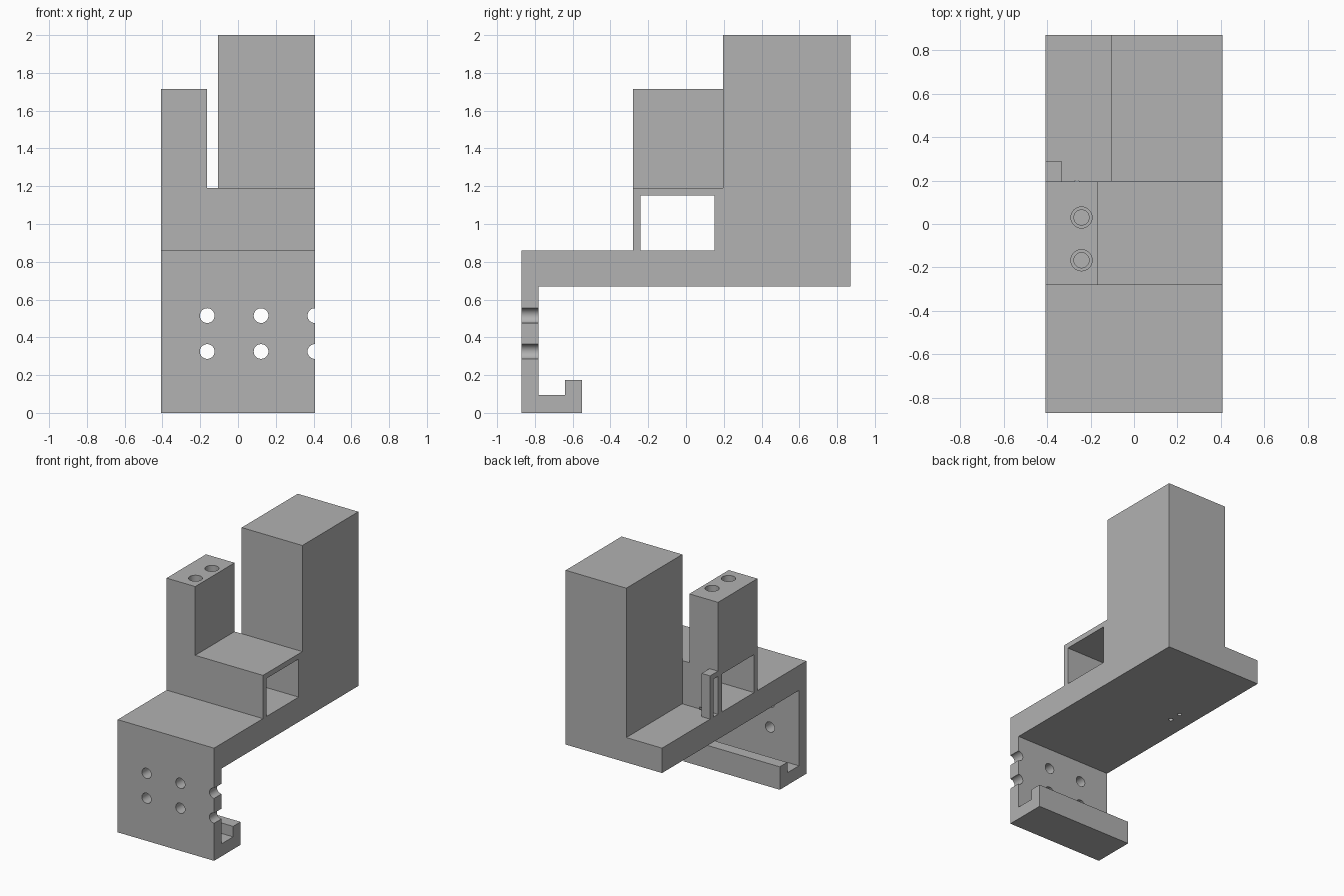
import bpy
import bmesh
import math
from mathutils import Matrix

cube = bpy.data.objects.get("Cube")
if cube:
    bpy.data.objects.remove(cube, do_unlink=True)

grey = bpy.data.materials.new("plain grey")
grey.use_nodes = True
COLOUR = (0.445, 0.445, 0.445, 1)
grey.diffuse_color = COLOUR
grey.node_tree.nodes["Principled BSDF"].inputs["Base Color"].default_value = COLOUR

W = 0.407          # half width
FLOOR = 0.86       # top of the shelf
DECK = 1.19        # top of the bridge
STEP = 0.195       # front of the tower


def finish(name, bm):
    bmesh.ops.recalc_face_normals(bm, faces=bm.faces)
    mesh = bpy.data.meshes.new(name)
    bm.to_mesh(mesh)
    bm.free()
    mesh.materials.append(grey)
    obj = bpy.data.objects.new(name, mesh)
    bpy.context.collection.objects.link(obj)
    return obj


def extrude_profile(name, points, x0, x1):
    """Extrude a (y, z) outline along x."""
    bm = bmesh.new()
    face = bm.faces.new([bm.verts.new((x0, y, z)) for y, z in points])
    ext = bmesh.ops.extrude_face_region(bm, geom=[face])
    verts = [v for v in ext["geom"] if isinstance(v, bmesh.types.BMVert)]
    bmesh.ops.translate(bm, verts=verts, vec=(x1 - x0, 0, 0))
    return finish(name, bm)


def box(name, x, y, z):
    outline = [(y[0], z[0]), (y[1], z[0]), (y[1], z[1]), (y[0], z[1])]
    return extrude_profile(name, outline, *x)


def cylinder(name, centre, radius, depth, axis="Z"):
    bm = bmesh.new()
    turn = Matrix.Rotation(math.pi / 2, 4, "X") if axis == "Y" else Matrix()
    bmesh.ops.create_cone(bm, cap_ends=True, segments=32, radius1=radius, radius2=radius,
                          depth=depth, matrix=Matrix.Translation(centre) @ turn)
    return finish(name, bm)


def combine(target, other, operation):
    mod = target.modifiers.new(operation, "BOOLEAN")
    mod.operation = operation
    mod.solver = "EXACT"
    mod.object = other
    bpy.context.view_layer.objects.active = target
    bpy.ops.object.modifier_apply(modifier=mod.name)
    bpy.data.objects.remove(other, do_unlink=True)


# Shelf, front plate and hooked foot in one outline
body = extrude_profile("mounting_bracket", [
    (-0.87, 0), (-0.55, 0), (-0.55, 0.175), (-0.64, 0.175), (-0.64, 0.095),
    (-0.78, 0.095), (-0.78, 0.67), (0.87, 0.67), (0.87, FLOOR), (-0.87, FLOOR)], -W, W)

# Tower, bridge, column and small post
for part in (
    box("tower", (-0.105, W), (STEP, 0.87), (0.75, 2)),
    box("bridge", (-W, W), (-0.28, STEP), (0.8, DECK)),
    box("column", (-W, -0.165), (-0.28, STEP), (1.0, 1.715)),
    box("small_post", (-W, -0.335), (0.17, 0.29), (0.8, DECK)),
):
    combine(body, part, "UNION")

# Tunnel under the bridge and slot in the small post
cutters = [
    box("tunnel_cutter", (-0.6, 0.6), (-0.24, 0.15), (FLOOR, 1.15)),
    box("slot_cutter", (-0.6, -0.3), (STEP, 0.25), (FLOOR, 1.15)),
]
# Stepped screw holes down the column
for y in (0.03, -0.167):
    cutters.append(cylinder("bore_cutter", (-0.242, y, 1.5), 0.049, 0.62))
    cutters.append(cylinder("screw_cutter", (-0.242, y, 1.2), 0.035, 0.3))
# Small holes through the shelf
for y in (0.09, 0.185):
    cutters.append(cylinder("pin_cutter", (-0.263, y, 0.76), 0.016, 0.23))
# Front plate holes, the last pair cut open by the edge
for x in (-0.163, 0.122, 0.407):
    for z in (0.325, 0.515):
        cutters.append(cylinder("plate_hole_cutter", (x, -0.82, z), 0.039, 0.2, "Y"))
for cutter in cutters:
    combine(body, cutter, "DIFFERENCE")

# Tidy flat faces and keep the hole walls smooth
bm = bmesh.new()
bm.from_mesh(body.data)
bmesh.ops.remove_doubles(bm, verts=bm.verts, dist=0.0001)
bmesh.ops.dissolve_limit(bm, angle_limit=math.radians(1), verts=bm.verts, edges=bm.edges)
bm.to_mesh(body.data)
bm.free()
bpy.ops.object.select_all(action="DESELECT")
body.select_set(True)
bpy.context.view_layer.objects.active = body
bpy.ops.object.shade_smooth_by_angle(angle=math.radians(30))
